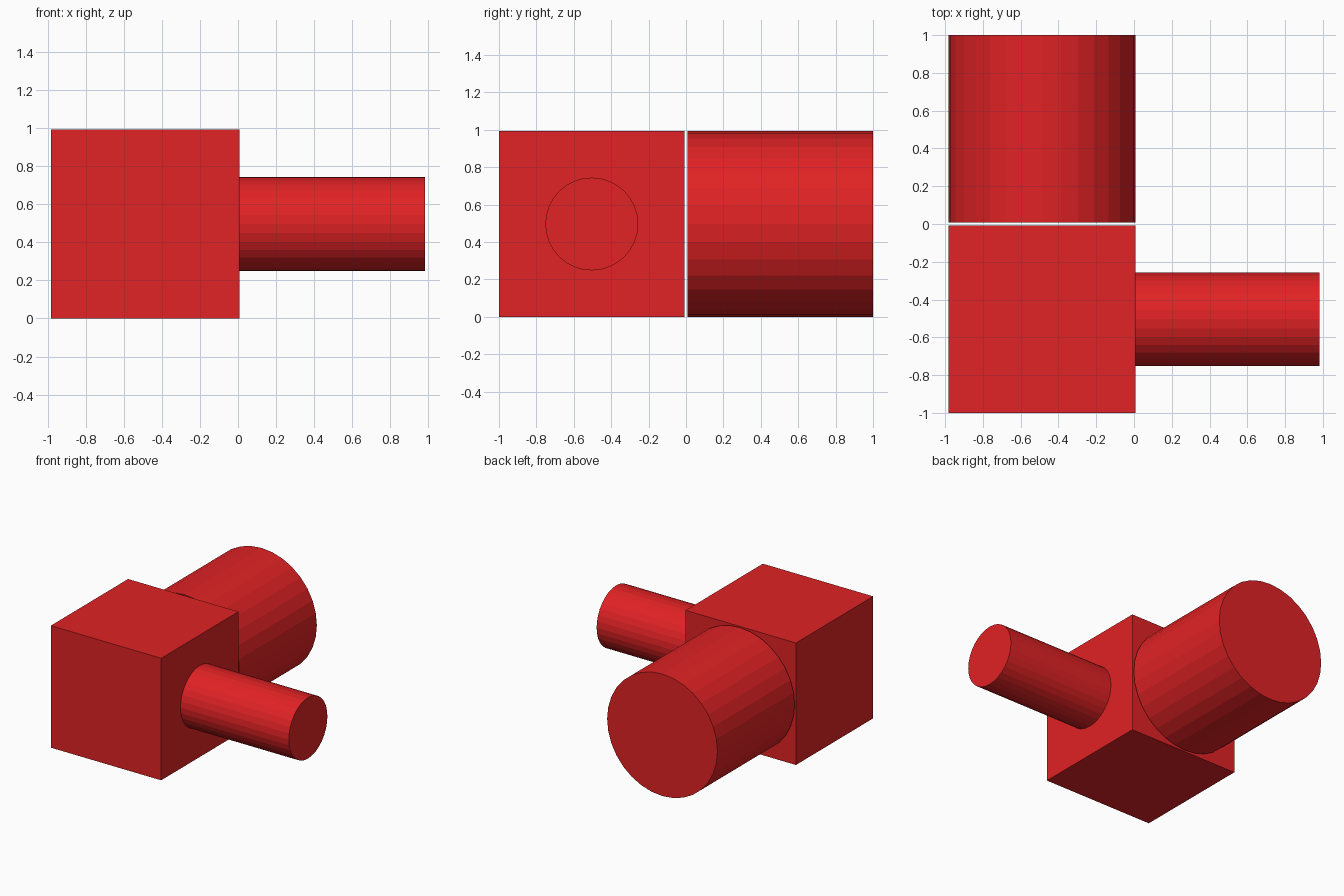
import bpy
from math import pi

if "Cube" in bpy.data.objects:
    bpy.data.objects.remove(bpy.data.objects["Cube"])

S = 0.992            # common edge length / diameter / depth
CX = -0.983 + S / 2  # x centre of the block and the big cylinder
CZ = S / 2

red = bpy.data.materials.new("red")
red.diffuse_color = (0.75, 0.016, 0.018, 1)
red.use_nodes = True
red.node_tree.nodes["Principled BSDF"].inputs["Base Color"].default_value = red.diffuse_color


def finish(name):
    ob = bpy.context.object
    ob.name = name
    ob.data.materials.append(red)
    bpy.ops.object.transform_apply(location=False, rotation=True, scale=True)


def cylinder(name, radius, loc, rot):
    bpy.ops.mesh.primitive_cylinder_add(vertices=32, radius=radius, depth=S,
                                        location=loc, rotation=rot)
    finish(name)


# Cube block at the front
bpy.ops.mesh.primitive_cube_add(size=S, location=(CX, -1 + S / 2, CZ))
finish("block")

# Large cylinder behind the block, separated by a hairline gap
cylinder("large_cylinder", S / 2, (CX, 1 - S / 2, CZ), (pi / 2, 0, 0))

# Thin cylinder sticking out of the block's right side
cylinder("small_cylinder", S / 4, (0.983 - S / 2, -1 + S / 2, CZ), (0, pi / 2, 0))
